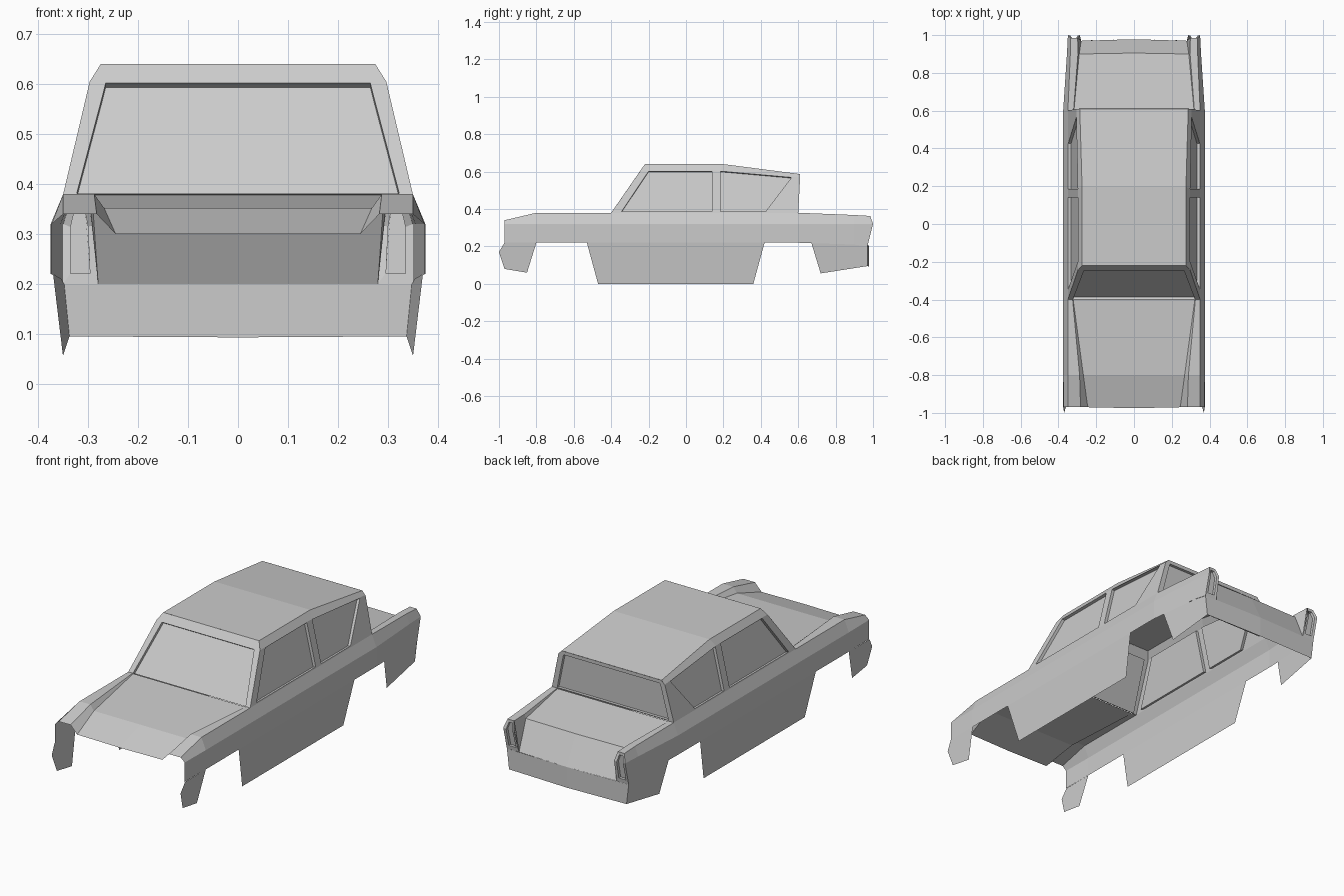
import bpy, bmesh
from mathutils import Vector

if "Cube" in bpy.data.objects:
    bpy.data.objects.remove(bpy.data.objects["Cube"])

paint = bpy.data.materials.new("body grey")
paint.diffuse_color = (0.6, 0.6, 0.6, 1)
paint.use_nodes = True
paint.node_tree.nodes["Principled BSDF"].inputs["Base Color"].default_value = paint.diffuse_color


def make(name, faces, mirror=True):
    """Object from a list of faces given as point lists; optional mirror across x."""
    bm = bmesh.new()
    for f in faces:
        bm.faces.new([bm.verts.new(p) for p in f])
    bmesh.ops.remove_doubles(bm, verts=bm.verts, dist=0.0005)
    bmesh.ops.recalc_face_normals(bm, faces=bm.faces)
    me = bpy.data.meshes.new(name)
    bm.to_mesh(me)
    bm.free()
    me.materials.append(paint)
    ob = bpy.data.objects.new(name, me)
    bpy.context.collection.objects.link(ob)
    if mirror:
        m = ob.modifiers.new("mirror", "MIRROR")
        m.use_clip = True
    return ob


def bands(rows, lo=0, hi=None):
    """Quads between successive rows of points."""
    out = []
    for a, b in zip(rows, rows[1:]):
        n = (hi or len(a) - 1)
        out += [[a[i], a[i + 1], b[i + 1], b[i]] for i in range(lo, n)]
    return out


def pane(outer, inner, off):
    """Frame ring, reveal and recessed glass."""
    deep = [Vector(p) + Vector(off) for p in inner]
    rows = [list(r) + [r[0]] for r in (outer, inner, deep)]
    return bands(rows) + [deep]


def both(half):
    """Closed loop from right-hand points."""
    return half + [(-x, y, z) for x, y, z in reversed(half)]


def flank(y, z):
    """Lower body side, tapering to the tail and tucking in below."""
    x = 0.375 - 0.0676 * max(0, y - 0.6) - max(0, 0.22 - z) * 0.1
    return (x, y, z)


def cab(y, z):
    """Leaning cabin side."""
    return (0.35 - (z - 0.38) * 0.2356, y, z)


# Cross-sections: lower side, crease, shoulder, inner top, panel edge, centre
front = [
    [(.373, -.97, .22), (.373, -.97, .32), (.35, -.97, .34), (.283, -.97, .34), (.245, -.97, .30), (0, -.975, .30)],
    [(.375, -.80, .22), (.375, -.80, .32), (.35, -.80, .38), (.288, -.80, .38), (.268, -.80, .352), (0, -.80, .352)],
    [(.375, -.40, .22), (.375, -.40, .32), (.35, -.40, .38), (.325, -.40, .38), (.322, -.40, .378), (0, -.40, .378)]]
rear = [
    [(.375, .60, .22), (.375, .60, .32), (.35, .60, .38), (.32, .60, .38), (.318, .60, .378), (0, .60, .378)],
    [(.355, .90, .21), (.355, .90, .32), (.337, .90, .368), (.297, .90, .366), (.29, .90, .345), (0, .905, .345)],
    [(.35, .97, .20), (.35, 1.0, .32), (.336, .985, .363), (.298, .985, .363), (.28, .97, .20), (0, .978, .20)]]

make("hood_and_front_fenders", bands(front))
make("side_belt", bands([front[-1], rear[0]], 0, 2))
make("trunk_and_rear_fenders", bands(rear))

# Skirts below the belt, shaped by the wheel arches
skirts = {
    "front_fender_skirt": [(-.97, .22), (-1, .17), (-.97, .08), (-.85, .06), (-.8, .22)],
    "door_skirt": [(-.53, .22), (-.47, 0), (.36, 0), (.42, .22)],
    "rear_fender_skirt": [(.67, .22), (.72, .056), (.97, .095), (.97, .2), (.9, .21)]}
for name, prof in skirts.items():
    make(name, [[flank(*p) for p in prof]])

# Lower tail panel
make("tail_panel", [[(.35, .97, .2), (0, .978, .2), (0, .978, .093), flank(.97, .095)]])

# Recessed tail lamps closing the fins
lamp = [(.35, .97, .2), (.35, 1, .32), (.336, .985, .363), (.298, .985, .363), (.287, 1, .32), (.28, .97, .2)]
mid = sum((Vector(p) for p in lamp), Vector()) / 6
ring = [mid + Vector(((p[0] - mid.x) * .58, (p[1] - mid.y) * .78, (p[2] - mid.z) * .78)) for p in lamp]
make("tail_lamp", pane(lamp, ring, (0, -.015, 0)))

# Roof with sloping side rails
make("roof", bands([
    [cab(-.244, .605), (.275, -.22, .64), (0, -.22, .64)],
    [cab(.18, .604), (.275, .20, .64), (0, .20, .64)],
    [cab(.61, .565), (.287, .61, .587), (0, .61, .587)]]))

# Side windows
make("front_side_window", pane(
    [cab(*p) for p in [(-.40, .38), (.163, .38), (.163, .605), (-.244, .605)]],
    [cab(*p) for p in [(-.345, .386), (.14, .386), (.14, .602), (-.20, .602)]],
    (-.015, 0, -.0035)))
make("rear_side_window", pane(
    [cab(*p) for p in [(.163, .38), (.60, .38), (.61, .565), (.61, .569), (.18, .604), (.163, .605)]],
    [cab(*p) for p in [(.185, .386), (.425, .386), (.562, .566), (.563, .569), (.20, .601), (.185, .602)]],
    (-.015, 0, -.0035)))


# Windshield and rear window
def ws(x, z):
    return (x, -.40 + (z - .38) * .692, z)


def rw(x, z):
    return (x, .60 + (z - .38) * .05, z)


make("windshield", pane(
    both([ws(.35, .38), ws(.297, .605), ws(.275, .64)]),
    both([ws(.323, .381), ws(.2704, .58), ws(.265, .602)]),
    (0, .0123, -.0085)), False)
make("rear_window", pane(
    both([rw(.35, .38), rw(.306, .565), rw(.287, .587)]),
    both([rw(.32, .384), rw(.283, .545), rw(.277, .568)]),
    (0, -.015, 0)), False)
